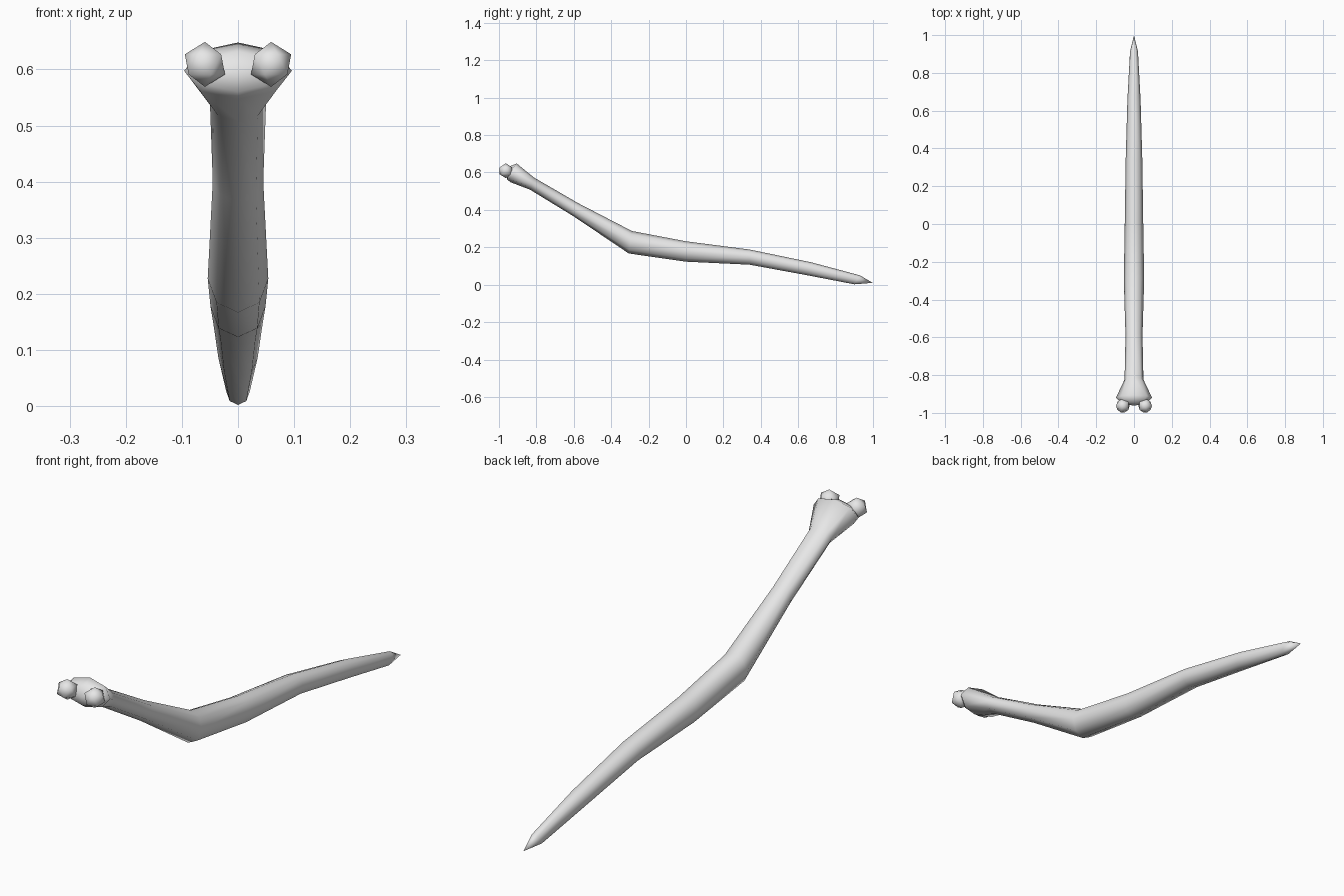
import bpy, bmesh, math
from mathutils import Vector

if "Cube" in bpy.data.objects:
    bpy.data.objects.remove(bpy.data.objects["Cube"])

grey = bpy.data.materials.new("pale_grey")
grey.diffuse_color = (0.8, 0.8, 0.8, 1)
grey.use_nodes = True
grey.node_tree.nodes["Principled BSDF"].inputs["Base Color"].default_value = grey.diffuse_color


def finish(name, bm, angle):
    bmesh.ops.recalc_face_normals(bm, faces=bm.faces)
    mesh = bpy.data.meshes.new(name)
    bm.to_mesh(mesh)
    bm.free()
    mesh.materials.append(grey)
    ob = bpy.data.objects.new(name, mesh)
    bpy.context.collection.objects.link(ob)
    bpy.context.view_layer.objects.active = ob
    ob.select_set(True)
    bpy.ops.object.shade_smooth_by_angle(angle=math.radians(angle))
    ob.select_set(False)
    return ob


# Body sections from tail to head: top y, top z, bottom y, bottom z, half width
SECTIONS = [
    (0.93, 0.050, 0.90, 0.002, 0.021),
    (0.668, 0.120, 0.64, 0.052, 0.035),
    (0.34, 0.188, 0.34, 0.107, 0.044),
    (0.00, 0.232, 0.00, 0.123, 0.049),
    (-0.289, 0.287, -0.306, 0.167, 0.054),
    (-0.575, 0.435, -0.600, 0.365, 0.045),
    (-0.813, 0.573, -0.834, 0.508, 0.050),
    (-0.905, 0.648, -0.936, 0.547, 0.096),
    (-0.945, 0.632, -0.955, 0.560, 0.066),
]
SIDES = 8

# Octagonal tapering body with a flared head
bm = bmesh.new()
rings = []
for ty, tz, by, bz, w in SECTIONS:
    top, bottom = Vector((0, ty, tz)), Vector((0, by, bz))
    mid, up = (top + bottom) / 2, (top - bottom) / 2
    ring = []
    for i in range(SIDES):
        a = 2 * math.pi * i / SIDES
        ring.append(bm.verts.new(mid + up * math.cos(a) + Vector((w * math.sin(a), 0, 0))))
    rings.append(ring)
for r0, r1 in zip(rings, rings[1:]):
    for i in range(SIDES):
        j = (i + 1) % SIDES
        bm.faces.new((r0[i], r0[j], r1[j], r1[i]))
# Pointed tail tip and blunt snout
for ring, tip in ((rings[0], (0, 0.998, 0.010)), (rings[-1], (0, -0.962, 0.595))):
    v = bm.verts.new(tip)
    for i in range(SIDES):
        bm.faces.new((ring[i], ring[(i + 1) % SIDES], v))
finish("body", bm, 80)

# Pair of faceted ball knobs on the head
for side, label in ((-1, "left"), (1, "right")):
    bm = bmesh.new()
    bmesh.ops.create_icosphere(bm, subdivisions=1, radius=0.040)
    for v in bm.verts:
        v.co = Vector((v.co.x * side, v.co.y, v.co.z)) + Vector((0.059 * side, -0.963, 0.609))
    finish(label + "_knob", bm, 80)
